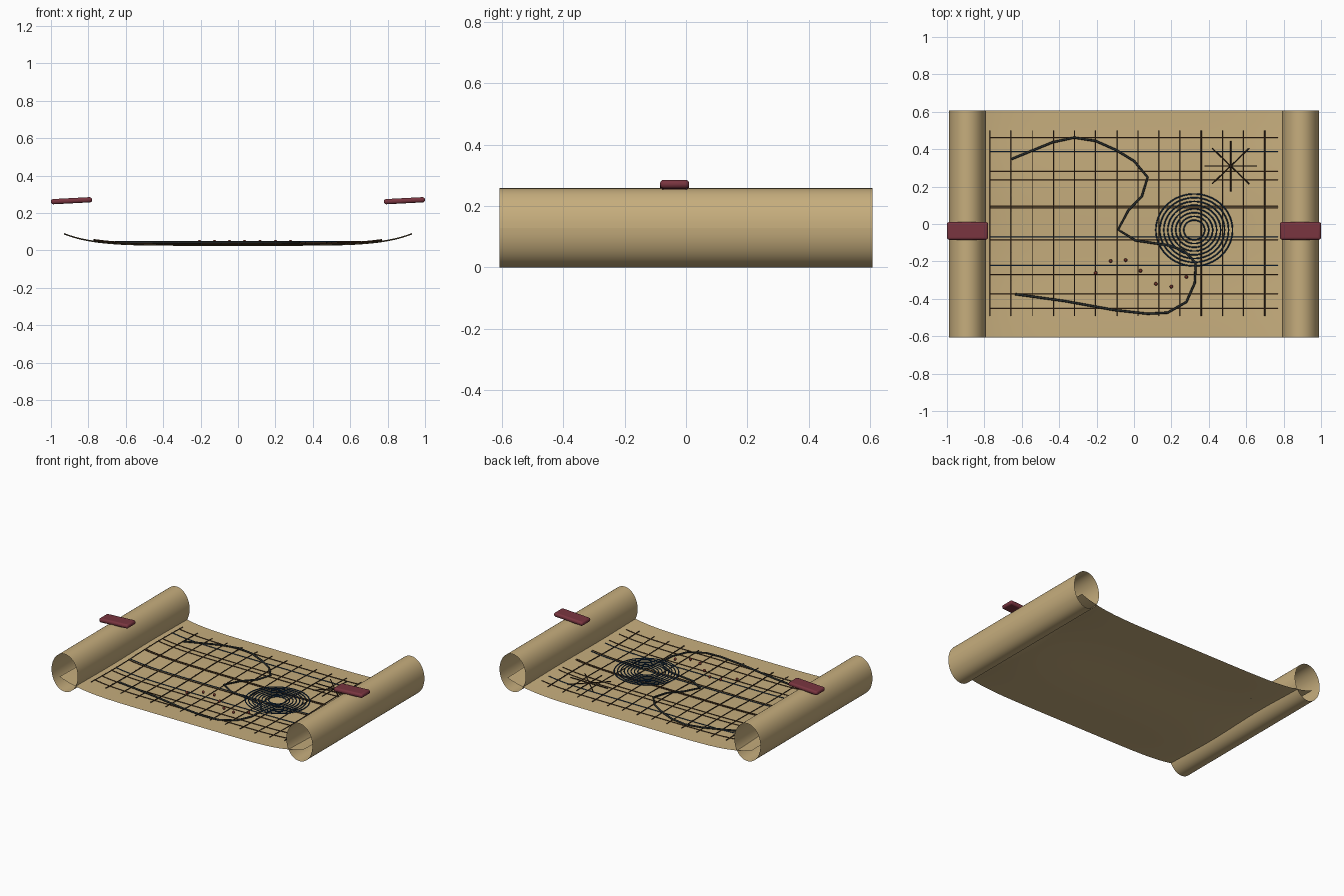
import bpy, math

if "Cube" in bpy.data.objects:
    bpy.data.objects.remove(bpy.data.objects["Cube"])

def mat(name, c):
    m = bpy.data.materials.new(name)
    m.diffuse_color = (*c, 1)
    m.use_nodes = True
    m.node_tree.nodes["Principled BSDF"].inputs["Base Color"].default_value = m.diffuse_color
    return m

PARCH = mat("parchment", (0.565, 0.42, 0.205))
RED = mat("clip_red", (0.19, 0.035, 0.05))
NAVY = mat("navy_ink", (0.012, 0.045, 0.11))
BROWN = mat("brown_ink", (0.085, 0.038, 0.014))
BLACK = mat("charcoal_ink", (0.022, 0.027, 0.027))
DARK = mat("dark_brown_ink", (0.04, 0.022, 0.012))
DOT = mat("rust_dots", (0.16, 0.03, 0.02))

def mesh(name, verts, faces, m, smooth=False):
    me = bpy.data.meshes.new(name)
    me.from_pydata(verts, [], faces)
    me.materials.append(m)
    if smooth:
        me.polygons.foreach_set("use_smooth", [True] * len(faces))
    me.update()
    ob = bpy.data.objects.new(name, me)
    bpy.context.collection.objects.link(ob)
    return ob

def grid(name, fn, nu, nv, m):
    verts = [fn(i / nu, j / nv) for i in range(nu + 1) for j in range(nv + 1)]
    k = nv + 1
    faces = [(i * k + j, (i + 1) * k + j, (i + 1) * k + j + 1, i * k + j + 1)
             for i in range(nu) for j in range(nv)]
    return mesh(name, verts, faces, m, True)

def tube(name, paths, r, m, closed=False, res=2):
    cu = bpy.data.curves.new(name, 'CURVE')
    cu.dimensions = '3D'
    cu.bevel_depth, cu.bevel_resolution, cu.use_fill_caps = r, res, True
    for p in paths:
        s = cu.splines.new('POLY')
        s.points.add(len(p) - 1)
        for pt, co in zip(s.points, p):
            pt.co = (*co, 1)
        s.use_cyclic_u = closed
    cu.materials.append(m)
    ob = bpy.data.objects.new(name, cu)
    bpy.context.collection.objects.link(ob)

H = 0.607

# gently curling sheet
def height(x, y):
    return 0.029 + 0.060 * (abs(x) / 0.93) ** 6 + 0.004 * math.sin(7 * y)

def sheet(u, v):
    x, y = -0.93 + 1.86 * u, -H + 2 * H * v
    return x, y, height(x, y)
grid("parchment_sheet", sheet, 60, 24, PARCH)

# open rolled ends and clips
for s, side in ((-1, "left"), (1, "right")):
    def roll(u, v, s=s):
        a = 2 * math.pi * v
        return (0.891 * s + 0.099 * math.cos(a), H - 2 * H * u,
                0.129 + 0.129 * math.sin(a))
    grid(side + "_roll", roll, 1, 48, PARCH)
    bpy.ops.mesh.primitive_cube_add(size=1, location=(0.890 * s, -0.037, 0.266))
    c = bpy.context.object
    c.name = side + "_clip"
    c.scale = (0.220, 0.095, 0.028)
    bpy.ops.object.transform_apply(location=False, rotation=False, scale=True)
    c.rotation_euler[1] = math.radians(-3)
    b = c.modifiers.new("bevel", 'BEVEL')
    b.width, b.segments = 0.012, 3
    c.data.materials.append(RED)
    bpy.ops.object.shade_smooth_by_angle()

# survey grid, draped just above the sheet
def drape(x0, y0, x1, y1, lift=0.006, n=28):
    pts = [(x0 + (x1 - x0) * i / n, y0 + (y1 - y0) * i / n) for i in range(n + 1)]
    return [(x, y, height(x, y) + lift) for x, y in pts]

xs = [-0.77 + 0.113 * i for i in range(14)]
col = lambda l: [drape(x, -0.492, x, 0.5) for x in l]
row = lambda l: [drape(-0.77, y, 0.77, y) for y in l]
tube("grid_major_columns", col(xs[1::3]), 0.0032, DARK)
tube("grid_minor_columns", col([x for i, x in enumerate(xs) if i % 3 != 1]), 0.0026, DARK)
tube("grid_rows", row([0.463 - 0.183 * i for i in range(6)]), 0.0026, BROWN)
tube("brown_latitude_rows", row([0.235, 0.085, -0.375]), 0.0026, BROWN)
tube("blue_latitude_rows", row([0.388, -0.07, -0.222]), 0.0026, NAVY)

# concentric rings
rings = []
for i in range(8):
    r = 0.056 + 0.0213 * i
    rings.append([(0.322 + r * math.cos(a), -0.032 + 0.94 * r * math.sin(a), 0.046)
                  for a in (2 * math.pi * k / 48 for k in range(48))])
tube("whirlpool_rings", rings, 0.0036, NAVY, True)

# coastline
coast = [(-.655, .347), (-.435, .437), (-.32, .462), (-.205, .444), (-.095, .395),
         (0, .337), (.073, .25), (.042, .148), (-.03, .073), (-.085, -.03),
         (.008, -.088), (.19, -.115), (.27, -.145), (.33, -.208), (.325, -.315),
         (.28, -.417), (.18, -.474), (.073, -.48), (-.105, -.46), (-.37, -.412), (-.635, -.375)]
tube("coastline", [[(x, y, 0.044) for x, y in coast]], 0.006, BLACK)

# compass star
star = []
for k in range(4):
    a = k * math.pi / 4
    dx, dy = 0.14 * math.cos(a), 0.135 * math.sin(a)
    star.append([(0.517 - dx, 0.31 - dy, 0.047), (0.517 + dx, 0.31 + dy, 0.047)])
tube("compass_star", star, 0.0032, DARK)

# trail dots
for i, (x, y) in enumerate([(-.205, -.262), (-.125, -.198), (-.045, -.193), (.035, -.25),
                            (.117, -.32), (.2, -.335), (.28, -.283)]):
    bpy.ops.mesh.primitive_uv_sphere_add(segments=12, ring_count=8, radius=0.0095,
                                         location=(x, y, 0.047))
    d = bpy.context.object
    d.name = f"trail_dot_{i + 1}"
    d.data.materials.append(DOT)
    bpy.ops.object.shade_smooth()
